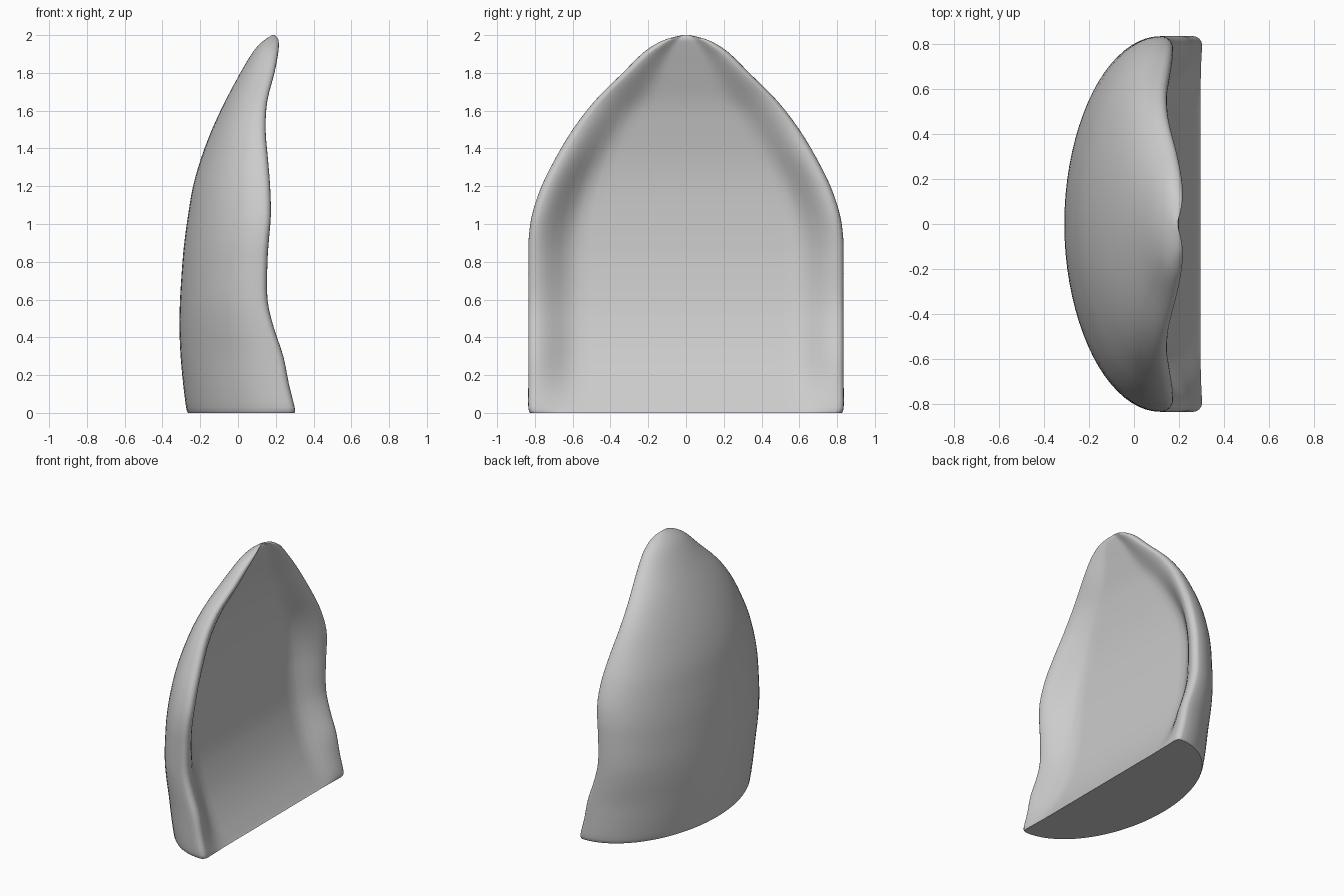
import bpy, bmesh, math

if "Cube" in bpy.data.objects:
    bpy.data.objects.remove(bpy.data.objects["Cube"])

# Horizontal stations: height, half width, back x, rim x, dish centre x
STATIONS = [
    (0.00, .825, -.265, .300, .295),
    (0.03, .835, -.275, .300, .275),
    (0.15, .835, -.290, .270, .205),
    (0.30, .835, -.304, .240, .135),
    (0.45, .835, -.310, .190, .085),
    (0.60, .835, -.307, .156, .050),
    (0.80, .835, -.294, .156, .025),
    (0.92, .833, -.282, .164, .018),
    (1.05, .815, -.264, .174, .015),
    (1.20, .765, -.238, .170, .018),
    (1.35, .690, -.195, .158, .032),
    (1.50, .600, -.138, .146, .058),
    (1.65, .485, -.068, .155, .090),
    (1.80, .335, .012, .193, .140),
    (1.90, .235, .072, .212, .175),
    (1.95, .165, .112, .216, .192),
    (1.98, .100, .148, .212, .200),
    (2.00, .020, .182, .196, .195),
]


def spline(a, b, c, d, t):
    """Catmull-Rom blend between rows b and c."""
    return [.5 * (2 * q + (r - p) * t + (2 * p - 5 * q + 4 * r - s) * t * t
                  + (3 * q - p - 3 * r + s) * t ** 3)
            for p, q, r, s in zip(a, b, c, d)]


def section(z, w, back, rim, inner):
    """Closed ring: half-elliptic back, rounded rim, dished front."""
    lip = min(.035, .25 * w, .3 * (rim - back))
    cx = rim - lip
    pts = []
    for i in range(41):                                  # outer back
        a = math.pi * i / 40
        pts.append((cx - (cx - back) * math.sin(a), -w * math.cos(a), z))
    for i in range(1, 5):                                # right lip
        a = math.pi / 2 * i / 4
        pts.append((cx + lip * math.sin(a), w - lip * (1 - math.cos(a)), z))
    half = w - lip
    wall = min(.24, .6 * half)
    for i in range(1, 32):                               # dished front
        y = half * math.cos(math.pi * i / 32)
        y = -y
        t = min(1, (half - abs(y)) / wall)
        x = rim - (rim - inner) * t * t * (3 - 2 * t)
        pts.append((x, -y, z))
    for i in range(4, 0, -1):                            # left lip
        a = math.pi / 2 * i / 4
        pts.append((cx + lip * math.sin(a), -w + lip * (1 - math.cos(a)), z))
    return pts


# Interpolate the stations
rows = []
n = len(STATIONS)
for k in range(n - 1):
    a, d = STATIONS[max(k - 1, 0)], STATIONS[min(k + 2, n - 1)]
    for j in range(3):
        row = spline(a, STATIONS[k], STATIONS[k + 1], d, j / 3)
        rows.append(row)
rows.append(STATIONS[-1])

# Curved shell lofted through the rings
bm = bmesh.new()
rings = [[bm.verts.new(p) for p in section(*r)] for r in rows]
for lo, hi in zip(rings, rings[1:]):
    m = len(lo)
    for i in range(m):
        j = (i + 1) % m
        bm.faces.new((lo[i], lo[j], hi[j], hi[i]))
bm.faces.new(rings[0])
bm.faces.new(rings[-1])
bmesh.ops.recalc_face_normals(bm, faces=bm.faces)
low = min(v.co.z for v in bm.verts)
bmesh.ops.translate(bm, verts=bm.verts, vec=(0, 0, -low))
mesh = bpy.data.meshes.new("curved_shell")
bm.to_mesh(mesh)
bm.free()
shell = bpy.data.objects.new("curved_shell", mesh)
bpy.context.collection.objects.link(shell)

# Smooth shading with a crisp base edge
bpy.context.view_layer.objects.active = shell
shell.select_set(True)
bpy.ops.object.shade_smooth_by_angle(angle=math.radians(50))
